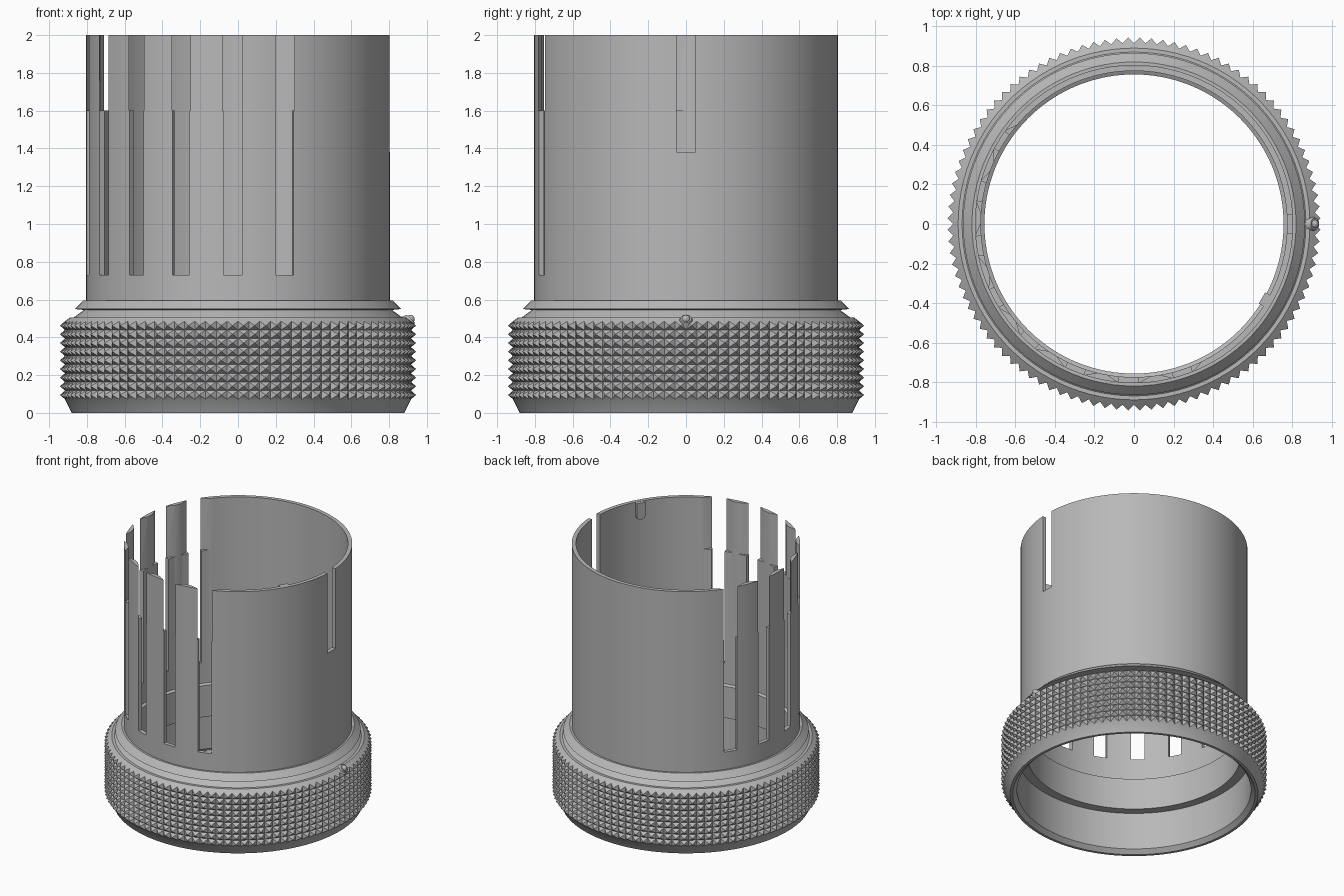
import bpy
import bmesh
import math
from mathutils import Matrix, Vector

cube = bpy.data.objects.get("Cube")
if cube:
    bpy.data.objects.remove(cube, do_unlink=True)

metal = bpy.data.materials.new("satin_grey")
metal.use_nodes = True
GREY = (0.48, 0.48, 0.48, 1)
metal.diffuse_color = GREY
metal.node_tree.nodes["Principled BSDF"].inputs["Base Color"].default_value = GREY


def finish(name, bm):
    """Turn a bmesh into a named object in the grey metal."""
    bmesh.ops.recalc_face_normals(bm, faces=bm.faces)
    mesh = bpy.data.meshes.new(name)
    bm.to_mesh(mesh)
    bm.free()
    mesh.materials.append(metal)
    obj = bpy.data.objects.new(name, mesh)
    bpy.context.collection.objects.link(obj)
    return obj


def activate(obj):
    bpy.ops.object.select_all(action="DESELECT")
    obj.select_set(True)
    bpy.context.view_layer.objects.active = obj


def smooth(obj, degrees=25):
    activate(obj)
    bpy.ops.object.shade_smooth_by_angle(angle=math.radians(degrees))


def lathe(profile, steps):
    """Spin a closed (radius, height) outline around z."""
    bm = bmesh.new()
    verts = [bm.verts.new((r, 0, z)) for r, z in profile]
    edges = [bm.edges.new((v, verts[i - 1])) for i, v in enumerate(verts)]
    bmesh.ops.spin(bm, geom=verts + edges, cent=(0, 0, 0), axis=(0, 0, 1),
                   angle=math.tau, steps=steps)
    bmesh.ops.remove_doubles(bm, verts=bm.verts, dist=0.0005)
    bmesh.ops.recalc_face_normals(bm, faces=bm.faces)
    return bm


def add_prism(bm, r_in, r_out, half_in, half_out, z0, z1, degrees):
    """Radial block whose width may differ inside and outside."""
    turn = Matrix.Rotation(math.radians(degrees), 4, "Z")
    outline = [(r_in, -half_in), (r_out, -half_out), (r_out, half_out), (r_in, half_in)]
    base = bm.faces.new([bm.verts.new(turn @ Vector((x, y, z0))) for x, y in outline])
    top = bmesh.ops.extrude_face_region(bm, geom=[base])
    moved = [g for g in top["geom"] if isinstance(g, bmesh.types.BMVert)]
    bmesh.ops.translate(bm, verts=moved, vec=(0, 0, z1 - z0))


def cut(target, cutter):
    cutter.hide_render = True
    mod = target.modifiers.new("cut", "BOOLEAN")
    mod.operation = "DIFFERENCE"
    mod.solver = "EXACT"
    mod.object = cutter
    activate(target)
    bpy.ops.object.modifier_apply(modifier=mod.name)
    bpy.data.objects.remove(cutter, do_unlink=True)


# Collar: chamfered foot, knurled band, V groove and flange
ROWS, KNURL_R, Z_LOW, Z_HIGH = 9, 0.916, 0.072, 0.485
knurl = [(KNURL_R, Z_LOW + (Z_HIGH - Z_LOW) * i / ROWS) for i in range(ROWS + 1)]
collar_profile = [(0.86, 0), (0.88, 0)] + knurl + [
    (0.89, 0.505), (0.87, 0.505), (0.815, 0.545), (0.865, 0.55), (0.82, 0.595),
    (0.79, 0.595), (0.79, 0.32), (0.83, 0.32), (0.83, 0.03)]
bm = lathe(collar_profile, 100)
band = [f for f in bm.faces
        if all(math.hypot(v.co.x, v.co.y) > KNURL_R - 0.001 for v in f.verts)]
bmesh.ops.poke(bm, faces=band, offset=0.028)
smooth(finish("knurled_collar", bm))

# Tube with a slightly narrower seat at its lower end
tube = finish("slotted_tube", lathe(
    [(0.805, 0.315), (0.805, 2), (0.775, 2), (0.775, 0.57), (0.757, 0.56), (0.757, 0.315)], 144))

# Row of long slots, plus one short slot on the left side
slot_angles = [-72 - 20 * i for i in range(7)] + [148]
slot_angles = sorted({a % 360 for a in slot_angles})
slots = bmesh.new()
for a in slot_angles:
    add_prism(slots, 0.7, 0.9, 0.049, 0.049, 0.73, 2.1, a)
add_prism(slots, 0.7, 0.9, 0.049, 0.049, 1.38, 2.1, 0)
cut(tube, finish("slot_cutters", slots))

# Inner flares widening the upper part of the long slots
flares = bmesh.new()
for a in slot_angles:
    add_prism(flares, 0.762, 0.815, 0.118, 0.034, 1.6, 2.1, a)
cut(tube, finish("flare_cutters", flares))
smooth(tube)

# Small rounded key inside the rim
key = bmesh.new()
add_prism(key, 0.748, 0.79, 0.033, 0.033, 1.9, 1.998, -30)
place = (Matrix.Rotation(math.radians(-30), 4, "Z") @ Matrix.Translation((0.769, 0, 1.9))
         @ Matrix.Rotation(math.pi / 2, 4, "Y"))
bmesh.ops.create_cone(key, cap_ends=True, segments=24, radius1=0.033, radius2=0.033,
                      depth=0.042, matrix=place)
smooth(finish("rim_key", key))

# Index stud on the collar shoulder
stud = bmesh.new()
tilt = Matrix.Translation((0.905, 0, 0.488)) @ Matrix.Rotation(math.radians(45), 4, "Y")
bmesh.ops.create_cone(stud, cap_ends=True, segments=24, radius1=0.042, radius2=0.03,
                      depth=0.03, matrix=tilt)
bmesh.ops.create_uvsphere(stud, u_segments=16, v_segments=8, radius=0.022,
                          matrix=tilt @ Matrix.Translation((0, 0, 0.012)))
smooth(finish("index_stud", stud))
